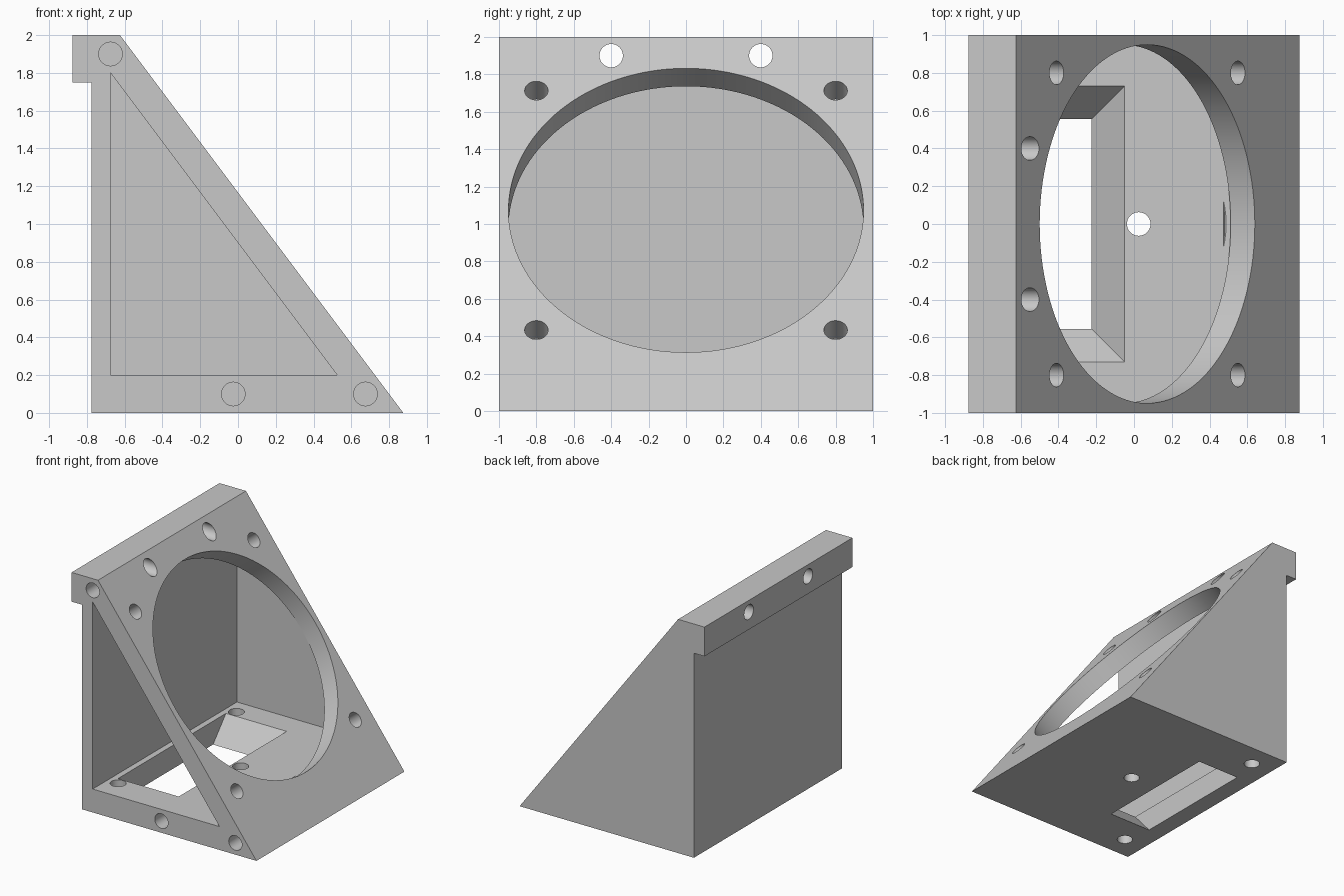
import bpy, bmesh, math
from mathutils import Vector

cube = bpy.data.objects.get("Cube")
if cube:
    bpy.data.objects.remove(cube, do_unlink=True)

grey = bpy.data.materials.new("plain_grey")
grey.use_nodes = True
COLOUR = (0.58, 0.58, 0.58, 1)
grey.diffuse_color = COLOUR
grey.node_tree.nodes["Principled BSDF"].inputs["Base Color"].default_value = COLOUR


def loft(name, ring_a, ring_b):
    """Solid between two matching rings of points."""
    bm = bmesh.new()
    a = [bm.verts.new(p) for p in ring_a]
    b = [bm.verts.new(p) for p in ring_b]
    bm.faces.new(a)
    bm.faces.new(b)
    for i in range(len(a)):
        j = (i + 1) % len(a)
        bm.faces.new((a[i], a[j], b[j], b[i]))
    bmesh.ops.recalc_face_normals(bm, faces=bm.faces)
    mesh = bpy.data.meshes.new(name)
    bm.to_mesh(mesh)
    bm.free()
    mesh.materials.append(grey)
    obj = bpy.data.objects.new(name, mesh)
    bpy.context.collection.objects.link(obj)
    return obj


def prism(name, profile, y0, y1):
    return loft(name, [(x, y0, z) for x, z in profile], [(x, y1, z) for x, z in profile])


def drill(name, start, end, radius, sides=48):
    """Round cutter running from start to end."""
    start, end = Vector(start), Vector(end)
    turn = (end - start).to_track_quat('Z', 'Y')
    ring = [turn @ Vector((radius * math.cos(t), radius * math.sin(t), 0))
            for t in (2 * math.pi * i / sides for i in range(sides))]
    return loft(name, [start + p for p in ring], [end + p for p in ring])


def rect(x0, x1, half_y, z):
    return [(x0, -half_y, z), (x1, -half_y, z), (x1, half_y, z), (x0, half_y, z)]


# Wedge body with a lip along the top of the tall side
body = prism("wedge_bracket", [(-0.875, 2), (-0.625, 2), (0.875, 0), (-0.775, 0),
                               (-0.775, 1.75), (-0.875, 1.75)], -1, 1)

# Triangular cavity, open at the front
cutters = [prism("cavity_cutter", [(-0.675, 1.8), (-0.675, 0.2), (0.525, 0.2)], -1.2, 0.95)]

# Large opening and four corner holes, square to the slope
normal = Vector((0.8, 0, 0.6))
along = Vector((-0.6, 0, 0.8))
centre = Vector((0.07, 0, 1.073))
R = 0.0625


def slope_drill(name, point, radius, sides):
    return drill(name, point + normal * 0.1, point - normal * 0.2, radius, sides)


cutters.append(slope_drill("opening_cutter", centre, 0.949, 128))
for u in (-0.8, 0.8):
    for v in (-0.8, 0.8):
        cutters.append(slope_drill("corner_hole_cutter", centre + along * u + Vector((0, v, 0)), R, 48))

# Floor slot, flared upward on three sides
flare = 0.175 / 0.2
low, high = -0.05, 0.25
cutters.append(loft("slot_cutter", *[rect(-0.625, -0.225 + flare * z, 0.555 + flare * z, z)
                                     for z in (low, high)]))

# Floor holes
for x, y in ((-0.575, -0.8), (-0.575, 0.8), (0.025, 0)):
    cutters.append(drill("floor_hole_cutter", (x, y, -0.1), (x, y, 0.3), R))

# Holes through the lip
for y in (-0.4, 0.4):
    cutters.append(drill("lip_hole_cutter", (-1, y, 1.9), (0, y, 1.9), R))

# Blind holes in the front edges
for x, z in ((-0.675, 1.9), (-0.025, 0.1), (0.675, 0.1)):
    cutters.append(drill("front_hole_cutter", (x, -1.1, z), (x, -0.8, z), R))

# Cut everything, then remove the cutters
bpy.ops.object.select_all(action='DESELECT')
body.select_set(True)
bpy.context.view_layer.objects.active = body
for cutter in cutters:
    cutter.hide_render = True
    mod = body.modifiers.new("cut", 'BOOLEAN')
    mod.operation = 'DIFFERENCE'
    mod.solver = 'EXACT'
    mod.object = cutter
    bpy.ops.object.modifier_apply(modifier=mod.name)
    bpy.data.objects.remove(cutter, do_unlink=True)

bpy.ops.object.shade_smooth_by_angle(angle=math.radians(25))
